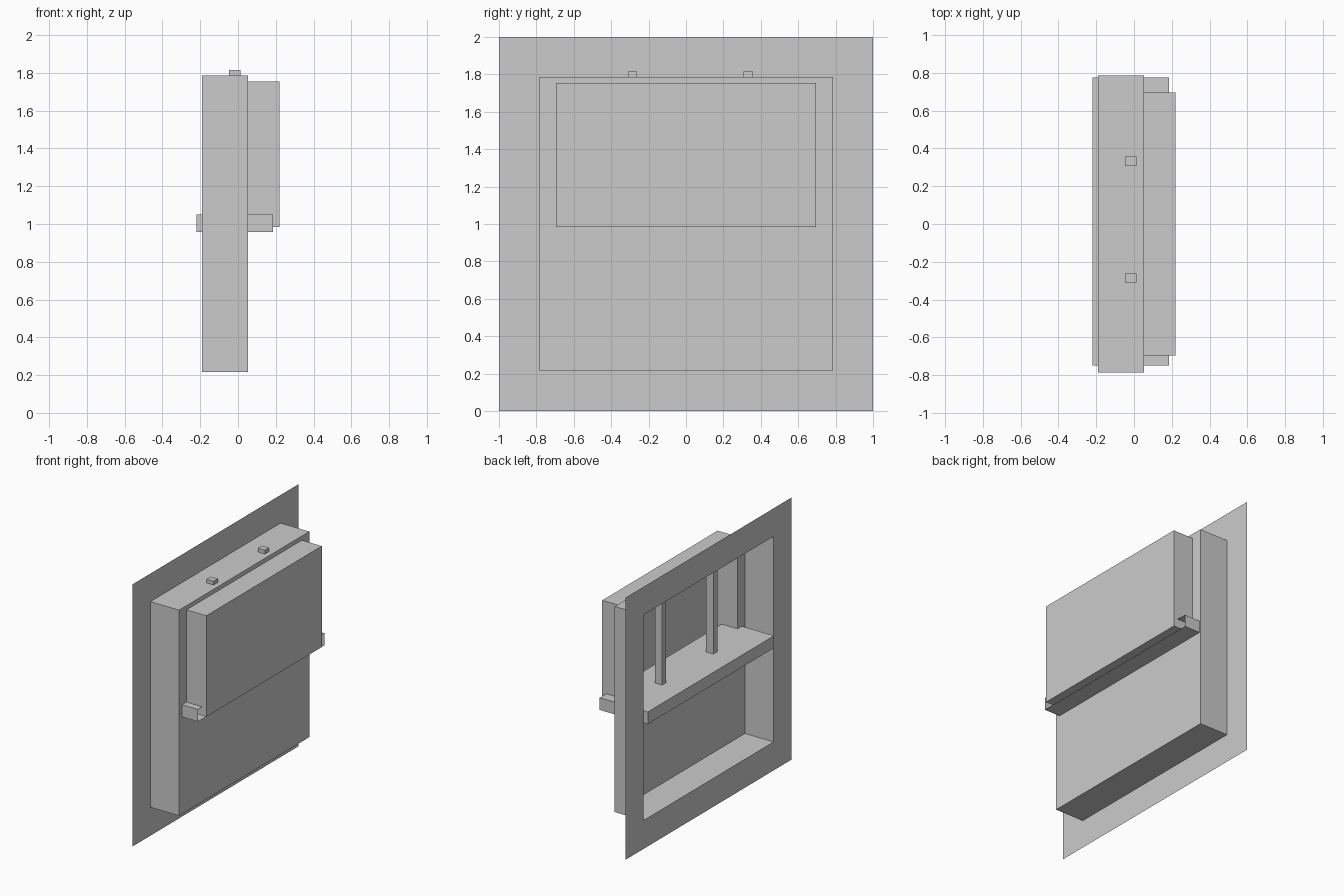
import bpy
import bmesh

if "Cube" in bpy.data.objects:
    bpy.data.objects.remove(bpy.data.objects["Cube"])


def add_mesh(name, bm):
    mesh = bpy.data.meshes.new(name)
    bm.to_mesh(mesh)
    bm.free()
    obj = bpy.data.objects.new(name, mesh)
    bpy.context.collection.objects.link(obj)
    return obj


def box(name, x, y, z, open_back=False):
    """Box from (min, max) ranges; open_back drops the +x face."""
    bm = bmesh.new()
    bmesh.ops.create_cube(bm, size=1)
    for v in bm.verts:
        v.co = [r[0] if c < 0 else r[1] for c, r in zip(v.co, (x, y, z))]
    bm.normal_update()
    if open_back:
        back = [f for f in bm.faces if f.normal.x > 0.9]
        bmesh.ops.delete(bm, geom=back, context='FACES')
    return add_mesh(name, bm)


def stepped_shell(name, rings):
    """Single-sided shell of nested rectangles (x, y range, z range), seen from -x."""
    bm = bmesh.new()
    previous = None
    for x, (y0, y1), (z0, z1) in rings:
        ring = [bm.verts.new((x, y, z))
                for y, z in ((y0, z0), (y1, z0), (y1, z1), (y0, z1))]
        if previous:
            for i in range(4):
                j = (i + 1) % 4
                bm.faces.new((previous[i], ring[i], ring[j], previous[j]))
        previous = ring
    bm.faces.new(previous[::-1])
    return add_mesh(name, bm)


# Wall sheet, niche, and the deeper recess in its upper half
stepped_shell("wall_niche", [
    (-0.19, (-1.0, 1.0), (0.0, 2.0)),
    (-0.19, (-0.785, 0.785), (0.217, 1.786)),
    (0.052, (-0.785, 0.785), (0.217, 1.786)),
    (0.052, (-0.696, 0.696), (0.983, 1.754)),
    (0.22, (-0.696, 0.696), (0.983, 1.754)),
])

# Shelf across the niche, without a rear face
box("shelf", (-0.22, 0.186), (-0.748, 0.775), (0.957, 1.05), open_back=True)

# Vertical bars standing on the shelf
for label, y in (("left", 0.332), ("right", -0.286)):
    box("bar_" + label, (-0.048, 0.012), (y - 0.025, y + 0.025), (1.05, 1.815))
